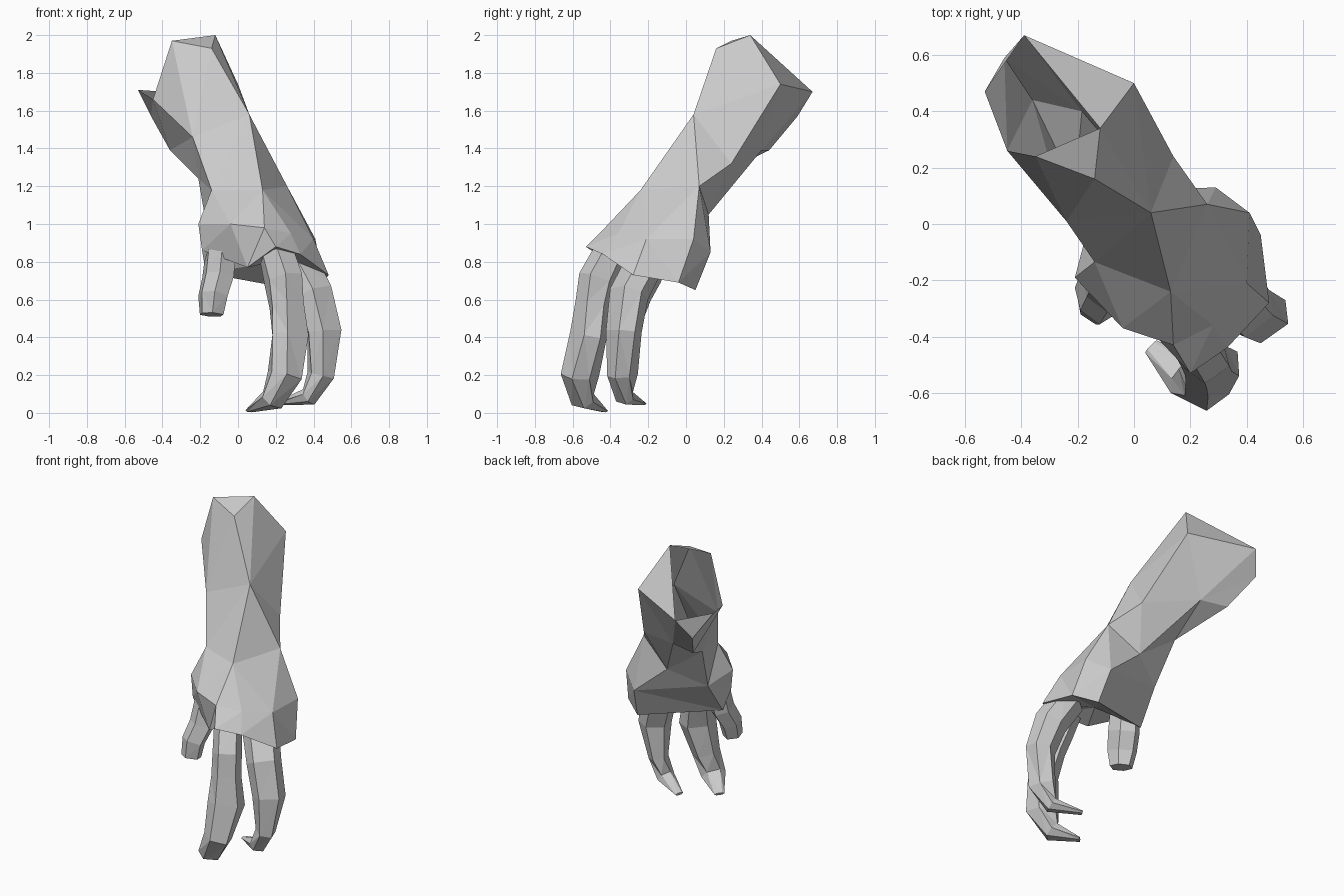
import bpy, bmesh
from mathutils import Vector

if "Cube" in bpy.data.objects:
    bpy.data.objects.remove(bpy.data.objects["Cube"])

skin = bpy.data.materials.new("plain grey")
skin.diffuse_color = (0.6, 0.6, 0.6, 1)
skin.use_nodes = True
skin.node_tree.nodes["Principled BSDF"].inputs["Base Color"].default_value = skin.diffuse_color

# Hand frame: FWD points out of the back of the hand, SIDE runs across the knuckles
FWD = Vector((0.574, -0.819, 0))
SIDE = Vector((0.819, 0.574, 0))
UP = Vector((0, 0, 1))


def loft(name, rings, first_cap=None, tip=None):
    """Skin equal-length rings, cap both ends, merge repeated points."""
    bm = bmesh.new()
    vs = [[bm.verts.new(p) for p in ring] for ring in rings]
    n = len(vs[0])
    for a, b in zip(vs, vs[1:]):
        for i in range(n):
            j = (i + 1) % n
            bm.faces.new((a[i], a[j], b[j], b[i]))
    for f in first_cap or [range(n)]:
        bm.faces.new([vs[0][i] for i in f])
    if tip is None:
        bm.faces.new(vs[-1])
    else:
        t = bm.verts.new(tip)
        for i in range(n):
            bm.faces.new((vs[-1][i], vs[-1][(i + 1) % n], t))
    bmesh.ops.remove_doubles(bm, verts=bm.verts, dist=0.001)
    bmesh.ops.triangulate(bm, faces=bm.faces)
    bmesh.ops.recalc_face_normals(bm, faces=bm.faces)
    me = bpy.data.meshes.new(name)
    bm.to_mesh(me)
    bm.free()
    me.materials.append(skin)
    ob = bpy.data.objects.new(name, me)
    bpy.context.collection.objects.link(ob)
    return ob


def finger(name, path):
    """Six-sided tube; path rows are forward, side, height, half width, half depth."""
    pts = [FWD * u + SIDE * v + UP * z for u, v, z, _, _ in path]
    rings = []
    for i, (_, _, _, w, d) in enumerate(path):
        t = (pts[min(i + 1, len(pts) - 1)] - pts[max(i - 1, 0)]).normalized()
        nrm = SIDE.cross(t).normalized()
        across = t.cross(nrm).normalized()
        shape = [(1, 0), (.55, 1), (-.55, 1), (-1, 0), (-.6, -1), (.6, -1)]
        rings.append([pts[i] + across * (a * w) + nrm * (b * d) for a, b in shape])
    return loft(name, rings)


# Forearm and palm: rings running left, front, right, back
cut_end = [(-.45, .26, 1.66), (-.35, .24, 1.97), (-.14, .16, 1.93), (-.14, .16, 1.93),
           (-.12, .34, 2.0), (0, .5, 1.74), (-.39, .67, 1.70), (-.53, .47, 1.71)]
elbow_side = cut_end[:7] + [(-.46, .59, 1.57)]
forearm = [(-.24, .01, 1.46)] * 2 + [(.06, .04, 1.58)] * 3 + [
    (.14, .24, 1.32), (-.185, .40, 1.39), (-.36, .44, 1.39)]
wrist = [(-.14, -.135, 1.18)] * 2 + [(.13, -.24, 1.18)] * 3 + [
    (.26, .07, 1.20), (.055, .12, 1.05), (-.21, .13, 1.24)]
hand_back = [(-.21, -.19, 1.0), (-.04, -.37, 1.0), (.14, -.43, .98), (.28, -.36, .95),
             (.40, -.21, .92), (.41, .04, .92), (.29, .13, .85), (-.16, .0, .95)]
knuckles = [(-.19, -.20, .86), (.05, -.37, .77), (.20, -.53, .88), (.33, -.44, .84),
            (.48, -.28, .73), (.45, -.04, .69), (.32, .05, .65), (-.17, -.14, .74)]
# The cut end is open on its upper left, closed on its right
end_cap = [(4, 5, 6), (1, 2, 3, 4)]
loft("forearm_and_palm", [cut_end, elbow_side, forearm, wrist, hand_back, knuckles],
     end_cap, (.14, -.2, .79))

# Two curled fingers with flat pointed tips
finger("left_finger", [
    (.44, -.06, .83, .085, .09), (.51, -.065, .70, .088, .105),
    (.545, -.07, .57, .09, .085),
    (.58, -.07, .41, .112, .075), (.60, -.12, .20, .085, .09),
    (.55, -.165, .07, .075, .05), (.39, -.20, .012, .03, .008)])
finger("right_finger", [
    (.36, .135, .79, .11, .08), (.475, .155, .63, .105, .085),
    (.53, .185, .43, .10, .075), (.525, .165, .20, .06, .075),
    (.48, .12, .085, .055, .04), (.31, .04, .05, .025, .008)])

# Short blunt thumb
finger("thumb", [
    (.10, -.18, .88, .075, .08), (.12, -.215, .72, .075, .085),
    (.145, -.265, .62, .07, .08), (.155, -.28, .52, .06, .06)])
